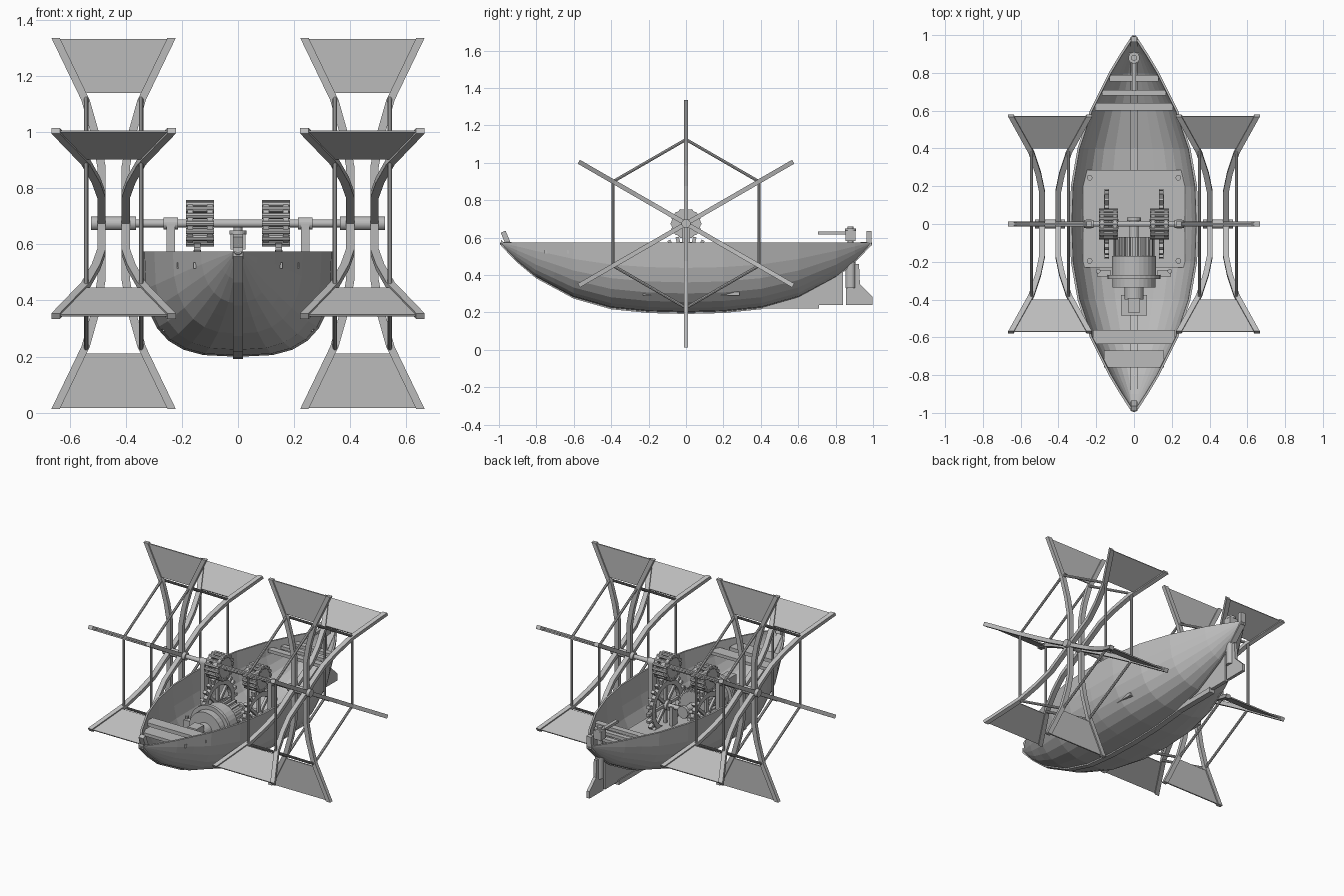
import bpy, bmesh, math
from mathutils import Vector, Matrix

cube = bpy.data.objects.get("Cube")
if cube:
    bpy.data.objects.remove(cube)

grey = bpy.data.materials.new("plain_grey")
grey.use_nodes = True
COLOR = (0.5, 0.5, 0.5, 1)
grey.diffuse_color = COLOR
grey.node_tree.nodes["Principled BSDF"].inputs["Base Color"].default_value = COLOR


def finish(name, bm):
    bmesh.ops.recalc_face_normals(bm, faces=bm.faces)
    mesh = bpy.data.meshes.new(name)
    bm.to_mesh(mesh)
    bm.free()
    mesh.materials.append(grey)
    ob = bpy.data.objects.new(name, mesh)
    bpy.context.collection.objects.link(ob)
    return ob


def add_box(bm, center, size, rot=Matrix()):
    m = Matrix.Translation(center) @ rot @ Matrix.Diagonal((*size, 1))
    bmesh.ops.create_cube(bm, size=1, matrix=m)


def add_rod(bm, a, b, r, seg=16, r2=None):
    a, b = Vector(a), Vector(b)
    d = b - a
    m = Matrix.Translation((a + b) / 2) @ d.to_track_quat("Z", "Y").to_matrix().to_4x4()
    bmesh.ops.create_cone(bm, cap_ends=True, segments=seg, radius1=r,
                          radius2=r if r2 is None else r2, depth=d.length, matrix=m)


def box(name, center, size, rot=Matrix()):
    bm = bmesh.new()
    add_box(bm, center, size, rot)
    return finish(name, bm)


def rod(name, a, b, r, seg=24):
    bm = bmesh.new()
    add_rod(bm, a, b, r, seg)
    return finish(name, bm)


def loft(bm, rings, closed=True, caps=True):
    rows = [[bm.verts.new(p) for p in ring] for ring in rings]
    n = len(rows[0])
    for r0, r1 in zip(rows, rows[1:]):
        for i in range(n if closed else n - 1):
            j = (i + 1) % n
            bm.faces.new((r0[i], r0[j], r1[j], r1[i]))
    if caps:
        bm.faces.new(rows[0])
        bm.faces.new(rows[-1])


def add_ring(bm, x, y, z, r_in, r_out, width, seg=32):
    # flat ring around an x axis
    prof = [(-width / 2, r_in), (width / 2, r_in), (width / 2, r_out), (-width / 2, r_out)]
    rings = []
    for i in range(seg + 1):
        a = math.tau * i / seg
        rings.append([(x + p, y + r * math.cos(a), z + r * math.sin(a)) for p, r in prof])
    loft(bm, rings, caps=False)
    bmesh.ops.remove_doubles(bm, verts=bm.verts, dist=1e-5)


def plate(name, outline, x0, x1):
    # side outline in (y, z) extruded across x
    bm = bmesh.new()
    loft(bm, [[(x, y, z) for y, z in outline] for x in (x0, x1)])
    return finish(name, bm)


def interp(table, v):
    for (a, fa), (b, fb) in zip(table, table[1:]):
        if v <= b:
            return fa + (fb - fa) * (v - a) / (b - a)
    return table[-1][1]


# Hull
SHEER = 0.575
BEAM = [(0, .335), (.2, .328), (.4, .293), (.6, .227), (.8, .127), (.9, .067), (.99, .008)]
BOTTOM = [(0, .205), (.2, .21), (.4, .23), (.6, .287), (.8, .395), (.9, .478), (.99, .57)]
stations = [-.99, -.9, -.8, -.7, -.6, -.4, -.2, 0, .2, .4, .6, .7, .8, .9, .99]


def section(y):
    b, zb = interp(BEAM, abs(y)), interp(BOTTOM, abs(y))
    e = 2 / (3 - 1.3 * y * y)
    pts = []
    for i in range(15):
        a = math.pi * i / 14
        c, s = math.cos(a), max(0, math.sin(a))
        pts.append((math.copysign(abs(c) ** e, c) * b, y, SHEER - (SHEER - zb) * s ** e))
    return pts


bm = bmesh.new()
loft(bm, [section(y) for y in stations], closed=False, caps=False)
hull = finish("hull", bm)
solid = hull.modifiers.new("planking", "SOLIDIFY")
solid.thickness = 0.012
solid.offset = 0

# Keel strip along the bottom, with bow and stern posts
bm = bmesh.new()
rings = []
for y in stations:
    z = interp(BOTTOM, abs(y))
    rings.append([(-.018, y, z + .02), (.018, y, z + .02), (.018, y, z - .013), (-.018, y, z - .013)])
loft(bm, rings)
finish("keel", bm)
for name, y, tilt in (("bow_post", -.962, .4), ("stern_post", .978, 0)):
    box(name, (0, y, .595), (.034, .028, .08), Matrix.Rotation(tilt, 4, "X"))

# Skeg and rudder
plate("skeg", [(.42, .24), (.84, .24), (.84, .44), (.6, .3)], -.012, .012)
plate("rudder_blade", [(.855, .24), (.997, .24), (.997, .285), (.93, .35), (.925, .46), (.855, .46)], -.01, .01)
rod("rudder_post", (0, .88, .34), (0, .88, .66), .016)
rod("rudder_sleeve", (0, .88, .33), (0, .88, .47), .027)
box("rudder_head", (0, .88, .61), (.055, .055, .055))
box("tiller", (0, .79, .625), (.022, .17, .016))
rod("tiller_collar", (0, .88, .635), (0, .88, .65), .03)

# Bench planks across bow and stern
for i, (y0, y1) in enumerate([(.6, .64), (.68, .71), (.755, .79), (-.635, -.56), (-.76, -.67)]):
    w = 2 * interp(BEAM, (abs(y0) + abs(y1)) / 2) - .02
    box(f"bench_plank_{i + 1}", (0, (y0 + y1) / 2, .525), (w, y1 - y0, .02))
box("keelson", (0, .36, .235), (.036, .7, .03))

# Engine platform with bolts
box("platform", (0, .028, .3), (.54, .515, .02))
for x in (-.235, .235):
    for y in (-.195, .245):
        rod("platform_bolt", (x, y, .3), (x, y, .322), .015, 12)

# Paddle wheels
HUB = Vector((0, 0, .675))
SPOKE = [(.043, .0), (.043, .2), (.063, .31), (.1, .44), (.207, .662)]


def paddle_wheel(name, cx):
    bm = bmesh.new()
    add_rod(bm, (cx - .08, 0, HUB.z), (cx + .08, 0, HUB.z), .024, 20)
    for k in range(6):
        turn = Matrix.Translation(HUB + Vector((cx, 0, 0))) @ Matrix.Rotation(k * math.pi / 3, 4, "X")
        step = Matrix.Rotation(math.pi / 3, 4, "X")
        for s in (-1, 1):
            loft(bm, [[turn @ Vector((s * d + u * .015, v * .012, r)) for u, v in
                       ((-1, -1), (1, -1), (1, 1), (-1, 1))] for d, r in SPOKE])
            joint = Vector((s * .098, 0, .45))
            add_rod(bm, turn @ joint, turn @ step @ joint, .008, 8)
        blade = [(-.205, .658), (.205, .658), (.107, .465), (-.107, .465)]
        loft(bm, [[turn @ Vector((x, y, r)) for x, r in blade] for y in (-.004, .004)])
    finish(name, bm)


paddle_wheel("left_paddle_wheel", .444)
paddle_wheel("right_paddle_wheel", -.444)
rod("axle", (-.52, 0, HUB.z), (.52, 0, HUB.z), .014)

# Axle stands, lantern pinions and spoked drive gears on each side
GZ = .425
for side, s in (("left", 1), ("right", -1)):
    box(side + "_axle_stand", (s * .24, 0, .49), (.03, .045, .37))
    rod(side + "_axle_bearing", (s * .215, 0, HUB.z), (s * .265, 0, HUB.z), .022)

    bm = bmesh.new()
    for x in (.1, .17):
        add_rod(bm, (s * x - .01, 0, HUB.z), (s * x + .01, 0, HUB.z), .078, 28)
    for k in range(16):
        a = math.tau * k / 16
        y, z = .072 * math.cos(a), HUB.z + .072 * math.sin(a)
        add_rod(bm, (s * .085, y, z), (s * .185, y, z), .011, 8)
    finish(side + "_lantern_pinion", bm)

    bm = bmesh.new()
    add_ring(bm, s * .145, 0, GZ, .125, .155, .026)
    add_rod(bm, (s * .145 - .025, 0, GZ), (s * .145 + .025, 0, GZ), .03, 20)
    for k in range(24):
        rot = Matrix.Rotation(math.tau * k / 24, 4, "X")
        at = Vector((s * .145, 0, GZ))
        add_box(bm, at + rot @ Vector((0, 0, .168)), (.024, .018, .034), rot)
        if k % 3 == 0:
            add_box(bm, at + rot @ Vector((0, 0, .08)), (.016, .018, .11), rot)
    finish(side + "_drive_gear", bm)
    box(side + "_gear_stand", (s * .09, 0, .365), (.022, .05, .13))
rod("drive_shaft", (-.18, 0, GZ), (.18, 0, GZ), .014)

# Motor with toothed collar, flanges, feet and control box
bm = bmesh.new()
add_rod(bm, (0, .03, GZ), (0, -.08, GZ), .025, 16)
add_rod(bm, (0, .035, GZ), (0, .015, GZ), .038, 16)
for y0, y1, r in ((-.07, -.17, .092), (-.17, -.27, .117), (-.27, -.29, .14),
                  (-.29, -.335, .115), (-.335, -.4, .05)):
    add_rod(bm, (0, y0, GZ), (0, y1, GZ), r, 28)
for k in range(22):
    rot = Matrix.Rotation(math.tau * k / 22, 4, "Y")
    add_box(bm, Vector((0, -.12, GZ)) + rot @ Vector((0, 0, .095)), (.014, .1, .025), rot)
finish("motor", bm)
box("motor_base", (0, -.24, .325), (.2, .17, .04))
for s in (-1, 1):
    box("motor_mount", (s * .16, -.26, .36), (.07, .035, .12))
    rod("mount_bolt", (s * .19, -.25, .41), (s * .19, -.25, .435), .012, 10)
box("control_tray", (0, -.43, .3), (.14, .11, .03))
box("control_box", (0, -.43, .4), (.065, .075, .18))
